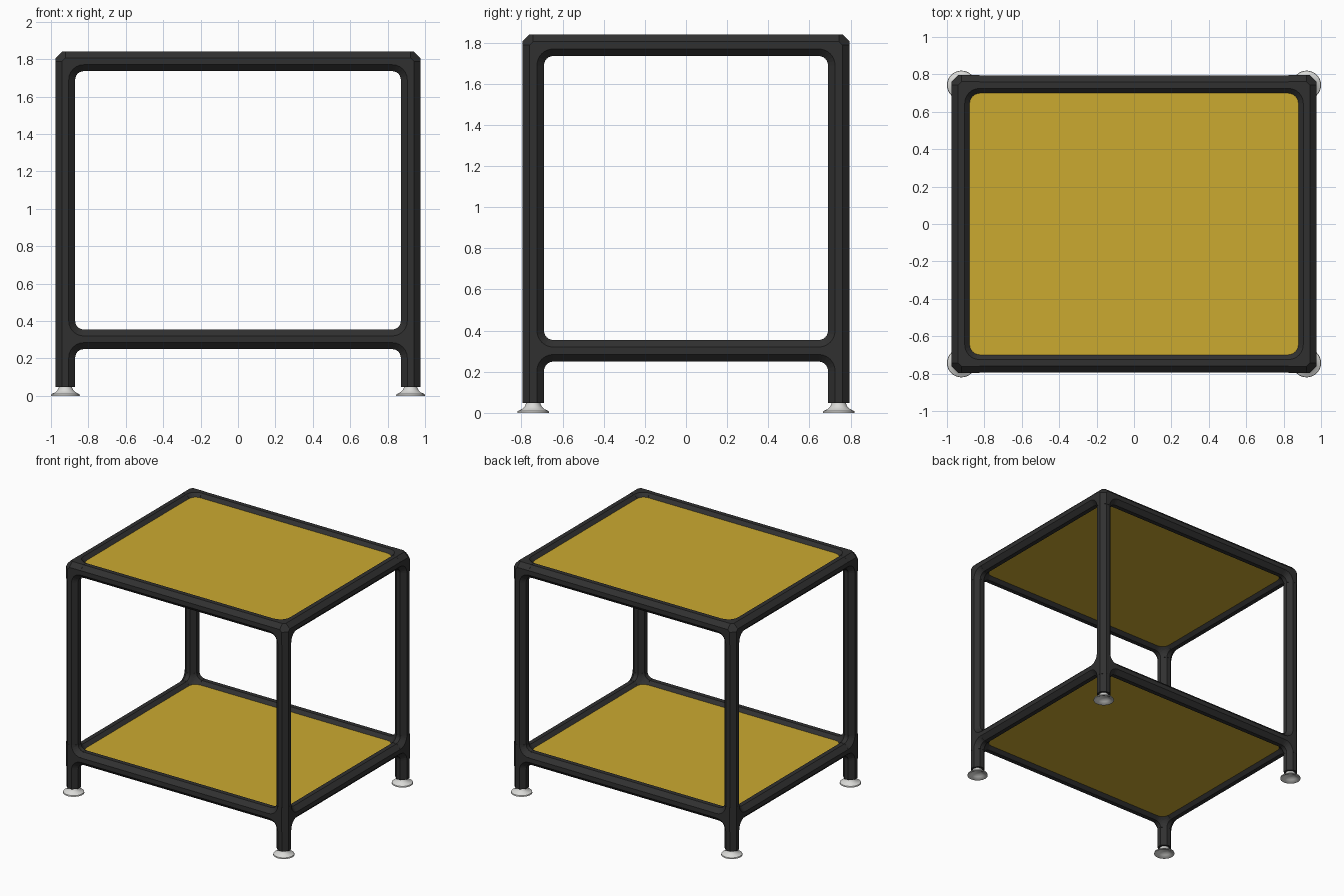
import bpy, bmesh
from math import pi, cos, sin
from mathutils import Vector

cube = bpy.data.objects.get("Cube")
if cube:
    bpy.data.objects.remove(cube, do_unlink=True)

X, Y = 0.923, 0.743          # leg centre lines
LOW, HIGH = 0.302, 1.788     # rail centre heights
PIPE, JOINT = 0.0515, 0.0525 # half widths
REACH = 0.098                # joint arm length
AX = [Vector((1, 0, 0)), Vector((0, 1, 0)), Vector((0, 0, 1))]


def material(name, color):
    m = bpy.data.materials.new(name)
    m.use_nodes = True
    m.diffuse_color = (*color, 1)
    bsdf = m.node_tree.nodes["Principled BSDF"]
    bsdf.inputs["Base Color"].default_value = (*color, 1)
    bsdf.inputs["Roughness"].default_value = 0.6
    return m


black = material("black_coating", (0.03, 0.03, 0.03))
yellow = material("yellow_board", (0.60, 0.40, 0.03))
grey = material("light_grey_metal", (0.70, 0.70, 0.68))


def finish(bm, name, mat):
    bmesh.ops.recalc_face_normals(bm, faces=bm.faces)
    me = bpy.data.meshes.new(name)
    bm.to_mesh(me)
    bm.free()
    me.materials.append(mat)
    ob = bpy.data.objects.new(name, me)
    bpy.context.collection.objects.link(ob)
    return ob


def ring(bm, c, u, v, r):
    """Square section with wide chamfers, spanned by u and v."""
    h = r * 0.34
    pts = [(r, -h), (r, h), (h, r), (-h, r), (-r, h), (-r, -h), (-h, -r), (h, -r)]
    return [bm.verts.new(c + u * a + v * b) for a, b in pts]


def skin(bm, rings):
    for a, b in zip(rings, rings[1:]):
        for i in range(8):
            j = (i + 1) % 8
            bm.faces.new((a[i], a[j], b[j], b[i]))
    bm.faces.new(rings[0])
    bm.faces.new(rings[-1])


def tube(bm, a, b, r):
    d = (b - a).normalized()
    u, v = [k for k in AX if abs(k.dot(d)) < 0.5]
    skin(bm, [ring(bm, a, u, v, r), ring(bm, b, u, v, r)])


def pipe(name, a, b):
    bm = bmesh.new()
    tube(bm, Vector(a), Vector(b), PIPE)
    finish(bm, name, black)


def elbow(bm, c, p, q):
    """Quarter bend between arms p and q, giving the inner fillet."""
    pivot = c + (p + q) * REACH
    n = p.cross(q)
    rings = []
    for i in range(7):
        t = pi / 2 * i / 6
        out = -(q * cos(t) + p * sin(t))
        rings.append(ring(bm, pivot + out * REACH, out, n, JOINT))
    skin(bm, rings)


def joint(name, c, arms):
    bm = bmesh.new()
    # chamfered core
    verts = []
    for u, v in ((0, 1), (1, 2), (0, 2)):
        verts += ring(bm, c, AX[u], AX[v], JOINT)
    res = bmesh.ops.convex_hull(bm, input=verts)
    junk = [g for g in res["geom_interior"] if isinstance(g, bmesh.types.BMVert)]
    bmesh.ops.delete(bm, geom=junk, context="VERTS")
    # straight arms and the bends between them
    for i, p in enumerate(arms):
        tube(bm, c, c + p * REACH, JOINT)
        for q in arms[i + 1:]:
            if abs(p.dot(q)) < 0.5:
                elbow(bm, c, p, q)
    finish(bm, name, black)


def foot(name, x, y):
    # levelling foot with a hollow underside
    profile = [(0.034, 0.06), (0.035, 0.045), (0.041, 0.032), (0.053, 0.019),
               (0.075, 0.009), (0.077, 0.0), (0.068, 0.0), (0.045, 0.014),
               (0.028, 0.026)]
    bm = bmesh.new()
    n = 32
    rows = [[bm.verts.new((x + r * cos(2 * pi * i / n), y + r * sin(2 * pi * i / n), z))
             for i in range(n)] for r, z in profile]
    for a, b in zip(rows, rows[1:]):
        for i in range(n):
            j = (i + 1) % n
            bm.faces.new((a[i], a[j], b[j], b[i]))
    bm.faces.new(rows[0])
    bm.faces.new(rows[-1])
    ob = finish(bm, name, grey)
    bpy.ops.object.select_all(action="DESELECT")
    ob.select_set(True)
    bpy.context.view_layer.objects.active = ob
    bpy.ops.object.shade_smooth_by_angle(angle=0.7)


# legs, joints and feet
for sx, side in ((1, "left"), (-1, "right")):
    for sy, end in ((-1, "front"), (1, "back")):
        tag = f"{end}_{side}"
        x, y = sx * X, sy * Y
        inward = [AX[0] * -sx, AX[1] * -sy]
        pipe(f"{tag}_leg", (x, y, 0.048), (x, y, HIGH))
        joint(f"{tag}_upper_joint", Vector((x, y, HIGH)), inward + [-AX[2]])
        joint(f"{tag}_lower_joint", Vector((x, y, LOW)), inward + [AX[2], -AX[2]])
        foot(f"{tag}_foot", x, y)

# rails and boards of both levels
for z, level in ((LOW, "lower"), (HIGH, "upper")):
    for s, end, side in ((-1, "front", "right"), (1, "back", "left")):
        pipe(f"{level}_{end}_rail", (-X, s * Y, z), (X, s * Y, z))
        pipe(f"{level}_{side}_rail", (s * X, -Y, z), (s * X, Y, z))
    bm = bmesh.new()
    bmesh.ops.create_cube(bm, size=1)
    for v in bm.verts:
        v.co = Vector((v.co.x * 2 * (X - 0.02), v.co.y * 2 * (Y - 0.02), z + v.co.z * 0.052))
    finish(bm, f"{level}_shelf_board", yellow)
